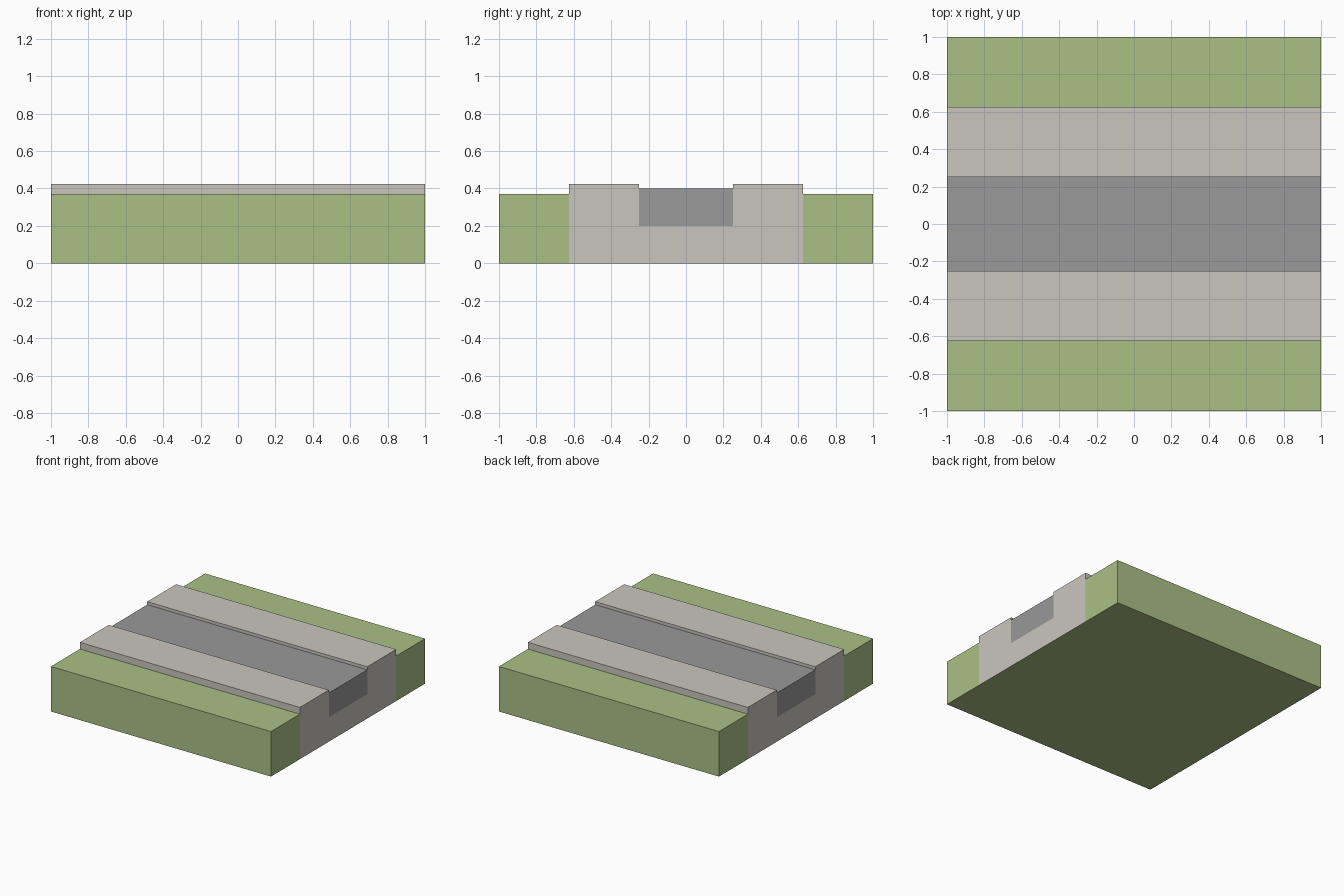
import bpy
import bmesh

if "Cube" in bpy.data.objects:
    bpy.data.objects.remove(bpy.data.objects["Cube"])


def material(name, rgb):
    m = bpy.data.materials.new(name)
    m.diffuse_color = (*rgb, 1)
    m.use_nodes = True
    m.node_tree.nodes["Principled BSDF"].inputs["Base Color"].default_value = m.diffuse_color
    return m


GRASS = material("grass_green", (0.402, 0.527, 0.235))
STONE = material("pale_stone", (0.591, 0.565, 0.521))
ASPHALT = material("asphalt_grey", (0.319, 0.319, 0.319))

HALF = 1.0                      # half length along x
VERGE, KERB, ROAD = 0.37, 0.425, 0.40   # top heights
BED = 0.20                      # underside of the road
OUTER, INNER = 0.625, 0.25      # kerb edges in y


def extrude_profile(name, pts, hidden, mats):
    """Extrude a counter-clockwise (y, z) profile along x, leaving out the
    edges that touch a neighbouring part. Undersides use the last material."""
    bm = bmesh.new()
    left = [bm.verts.new((-HALF, y, z)) for y, z in pts]
    right = [bm.verts.new((HALF, y, z)) for y, z in pts]
    bm.faces.new(right)
    bm.faces.new(left[::-1])
    n = len(pts)
    for i in range(n):
        j = (i + 1) % n
        if i not in hidden:
            bm.faces.new((left[i], left[j], right[j], right[i]))
    bm.normal_update()
    for f in bm.faces:
        f.material_index = len(mats) - 1 if f.normal.z < -0.5 else 0
    mesh = bpy.data.meshes.new(name)
    bm.to_mesh(mesh)
    bm.free()
    for m in mats:
        mesh.materials.append(m)
    obj = bpy.data.objects.new(name, mesh)
    bpy.context.collection.objects.link(obj)


# Grass verges on both sides
extrude_profile("front_verge", [(-1, 0), (-OUTER, 0), (-OUTER, VERGE), (-1, VERGE)],
                {1}, [GRASS])
extrude_profile("back_verge", [(OUTER, 0), (1, 0), (1, VERGE), (OUTER, VERGE)],
                {3}, [GRASS])

# Stone channel with a raised kerb on each side, green underneath
half = [(OUTER, 0), (OUTER, VERGE), (OUTER, KERB), (INNER, KERB), (INNER, ROAD), (INNER, BED)]
channel = half + [(-y, z) for y, z in reversed(half)]
extrude_profile("kerb_channel", channel, {0, 4, 5, 6, 10}, [STONE, GRASS])

# Road surface sunk between the kerbs
extrude_profile("road", [(-INNER, BED), (INNER, BED), (INNER, ROAD), (-INNER, ROAD)],
                {0, 1, 3}, [ASPHALT])
